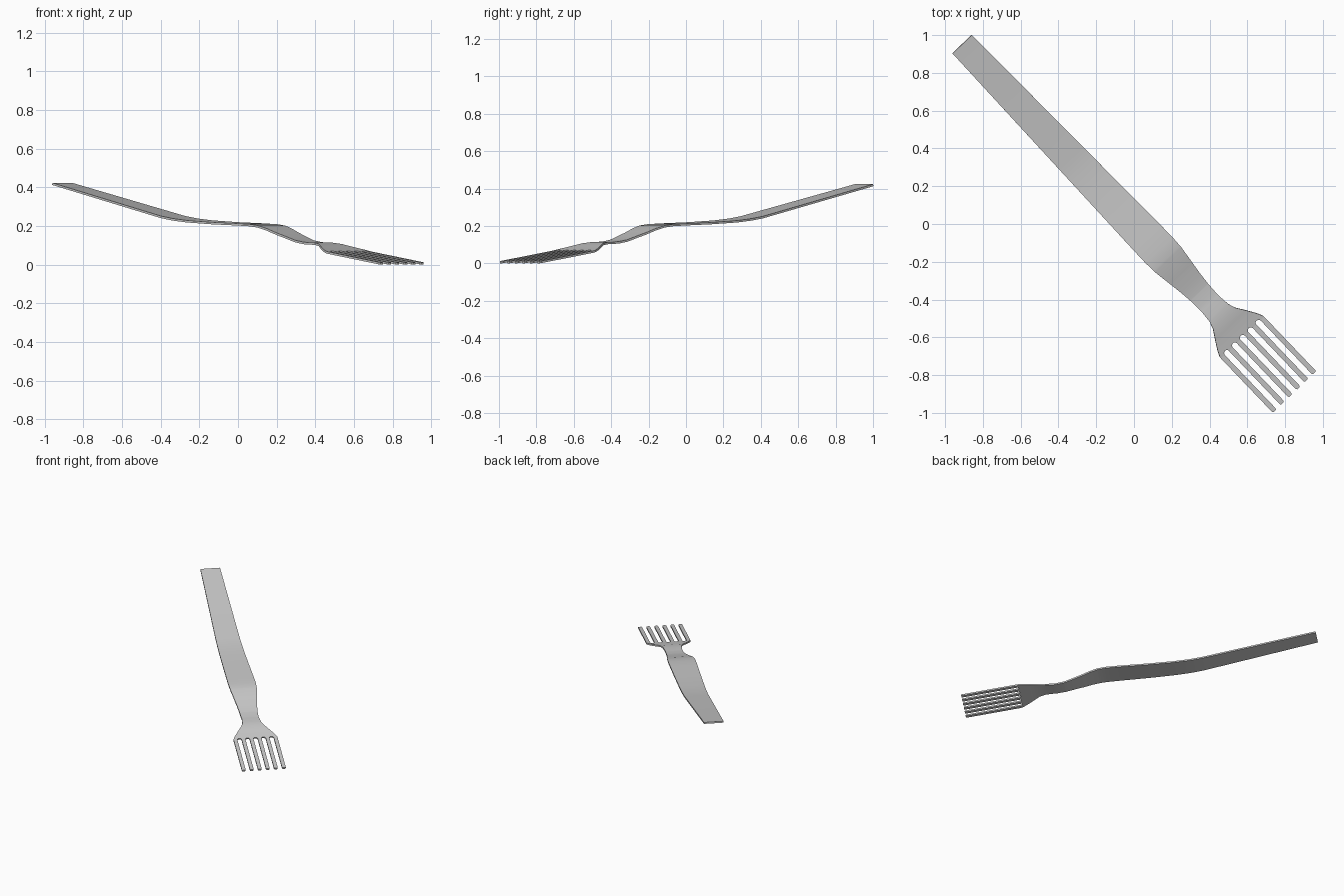
import bpy, bmesh, math

if "Cube" in bpy.data.objects:
    bpy.data.objects.remove(bpy.data.objects["Cube"])

ANGLE = math.radians(-46.3)      # direction of the fork on the ground plane
SLOT_START, SLOT_R, TIP = 0.817, 0.0155, 1.229
TINES, HALF_HEAD = 6, 0.159
PITCH = 2 * (HALF_HEAD + SLOT_R) / TINES

# side profile: distance along the fork, height
HEIGHT = [(-1.317, .418), (-.49, .247), (-.4, .234), (-.29, .224), (-.1, .2145),
          (.1, .208), (.19, .204), (.25, .197), (.31, .181), (.373, .159),
          (.497, .121), (.56, .111), (.64, .108), (.69, .102), (.75, .084),
          (.83, .063), (TIP, .006)]
# outline: distance along the fork, half width
WIDTH = [(-1.317, .071), (.1, .098), (.19, .099), (.26, .096), (.36, .082),
         (.43, .072), (.5, .065), (.58, .062), (.65, .068), (.69, .081),
         (.74, .113), (.79, .143), (.82, .157), (.832, HALF_HEAD), (TIP, HALF_HEAD)]


def interp(table, s):
    for (a, p), (b, q) in zip(table, table[1:]):
        if s <= b:
            return p + (q - p) * (s - a) / (b - a)
    return table[-1][1]


def slot_half(s):
    """Half width of a round-bottomed slot between tines."""
    d = s - SLOT_START
    if d <= 0:
        return 0.0
    return SLOT_R if d >= SLOT_R else math.sqrt(SLOT_R ** 2 - (SLOT_R - d) ** 2)


def tine_edge(line, side, s):
    """Sideways position of one dividing line, opened up by the slot."""
    half = interp(WIDTH, s)
    if line in (0, TINES):
        return half * (-1 if line == 0 else 1)
    return (line - TINES / 2) * PITCH * half / HALF_HEAD + side * slot_half(s)


# stations along the fork, denser around the slot bottoms
rows = {s for s, _ in HEIGHT + WIDTH}
rows |= {SLOT_START + SLOT_R * (1 - math.cos(math.pi / 2 * i / 5)) for i in range(6)}
rows |= {TIP - 0.006}
rows = sorted(rows)

# handle, neck, head and tines as one sheet
bm = bmesh.new()
ca, sa = math.cos(ANGLE), math.sin(ANGLE)
for i in range(TINES):
    prev = None
    for s in rows:
        inset = 0.005 if s == TIP else 0.0
        pair = []
        for line, side in ((i, 1), (i + 1, -1)):
            t = tine_edge(line, side, s) + side * inset
            pair.append(bm.verts.new((s * ca - t * sa, s * sa + t * ca, interp(HEIGHT, s))))
        if prev:
            bm.faces.new((prev[0], pair[0], pair[1], prev[1]))
        prev = pair
bmesh.ops.remove_doubles(bm, verts=bm.verts, dist=1e-5)
bmesh.ops.recalc_face_normals(bm, faces=bm.faces)

mesh = bpy.data.meshes.new("fork")
bm.to_mesh(mesh)
bm.free()
fork = bpy.data.objects.new("fork", mesh)
bpy.context.collection.objects.link(fork)

# metal thickness
solid = fork.modifiers.new("thickness", 'SOLIDIFY')
solid.thickness = 0.011
solid.offset = 0

bpy.context.view_layer.objects.active = fork
fork.select_set(True)
bpy.ops.object.modifier_apply(modifier="thickness")
bpy.ops.object.shade_smooth_by_angle(angle=math.radians(30))
